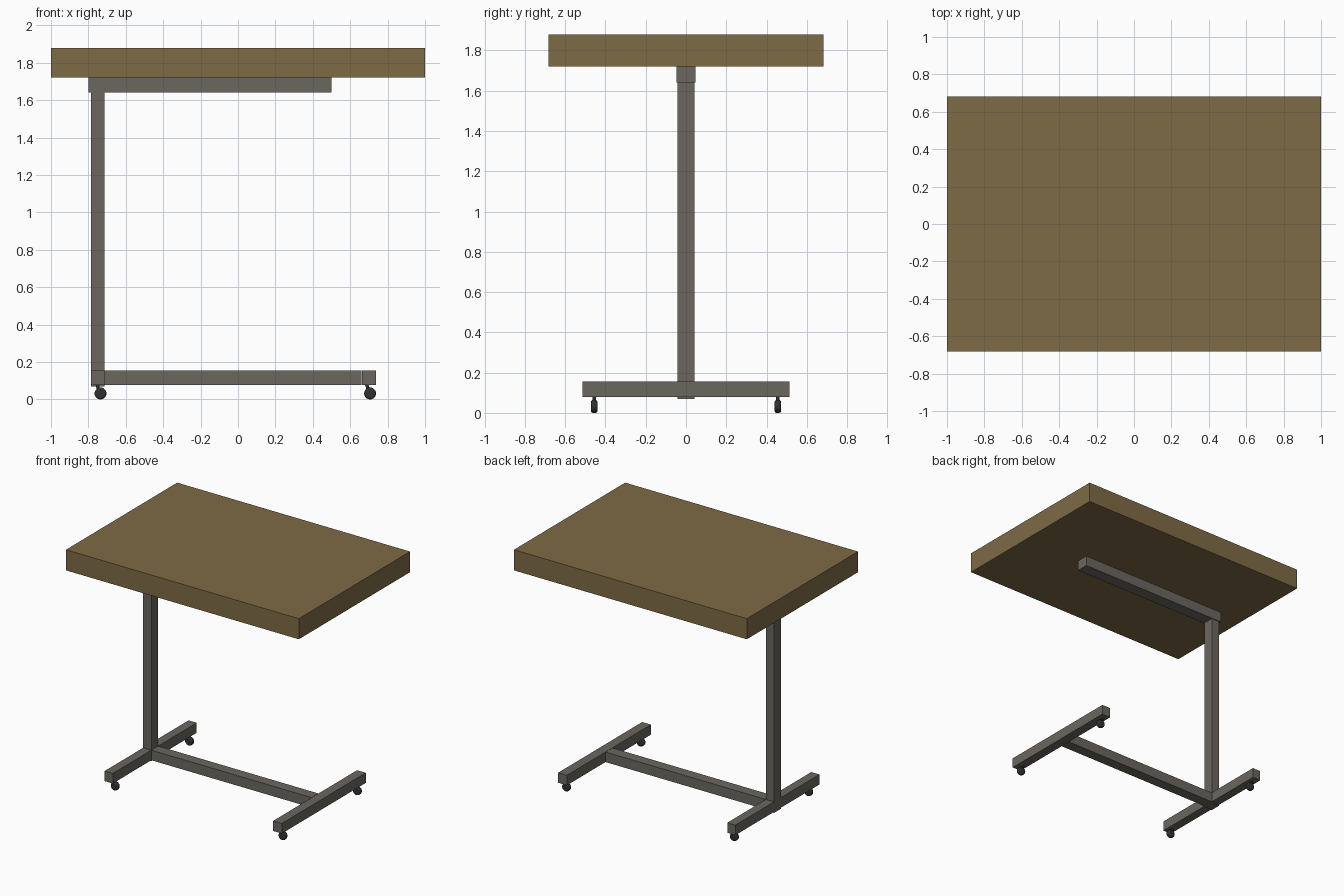
import bpy, bmesh, math
from mathutils import Matrix

if "Cube" in bpy.data.objects:
    bpy.data.objects.remove(bpy.data.objects["Cube"])


def material(name, rgb):
    m = bpy.data.materials.new(name)
    m.diffuse_color = (*rgb, 1)
    m.use_nodes = True
    m.node_tree.nodes["Principled BSDF"].inputs["Base Color"].default_value = m.diffuse_color
    return m


wood = material("brown_wood", (0.21, 0.147, 0.062))
steel = material("grey_steel", (0.147, 0.136, 0.117))
rubber = material("dark_rubber", (0.03, 0.03, 0.03))


def finish(name, bm, mat):
    me = bpy.data.meshes.new(name)
    bm.to_mesh(me)
    bm.free()
    me.materials.append(mat)
    ob = bpy.data.objects.new(name, me)
    bpy.context.collection.objects.link(ob)
    return ob


def box(name, x, y, z, mat):
    bm = bmesh.new()
    bmesh.ops.create_cube(bm, size=1)
    for v in bm.verts:
        v.co = [r[0] + (c + 0.5) * (r[1] - r[0]) for c, r in zip(v.co, (x, y, z))]
    return finish(name, bm, mat)


def cylinder(name, r, depth, matrix, mat, segments=20, bevel=0):
    bm = bmesh.new()
    bmesh.ops.create_cone(bm, cap_ends=True, segments=segments, radius1=r, radius2=r,
                          depth=depth, matrix=matrix)
    if bevel:
        rims = [e for e in bm.edges if any(len(f.verts) > 4 for f in e.link_faces)]
        bmesh.ops.bevel(bm, geom=rims, offset=bevel, segments=2, profile=0.5, affect='EDGES')
    for f in bm.faces:
        f.smooth = len(f.verts) <= 4
    return finish(name, bm, mat)


# table top and its support arm
box("table_top", (-1, 1), (-0.682, 0.682), (1.72, 1.88), wood)
box("support_arm", (-0.80, 0.50), (-0.048, 0.048), (1.64, 1.72), steel)

# upright post and base frame
box("post", (-0.785, -0.715), (-0.042, 0.042), (0.07, 1.64), steel)
box("base_beam", (-0.715, 0.66), (-0.042, 0.042), (0.078, 0.156), steel)
for side, x0, x1 in (("left", -0.785, -0.715), ("right", 0.662, 0.737)):
    box(side + "_foot", (x0, x1), (-0.515, 0.515), (0.078, 0.156), steel)

# casters: leaning stem and rounded wheel
for side, x in (("left", -0.735), ("right", 0.706)):
    for end, y in (("front", -0.456), ("back", 0.456)):
        stem = Matrix.Translation((x - 0.013, y, 0.063)) @ Matrix.Rotation(math.radians(-15), 4, 'Y')
        cylinder(f"{side}_{end}_caster_stem", 0.009, 0.036, stem, rubber, 12)
        wheel = Matrix.Translation((x, y, 0.032)) @ Matrix.Rotation(math.pi / 2, 4, 'X')
        cylinder(f"{side}_{end}_caster_wheel", 0.032, 0.032, wheel, rubber, 20, 0.009)
